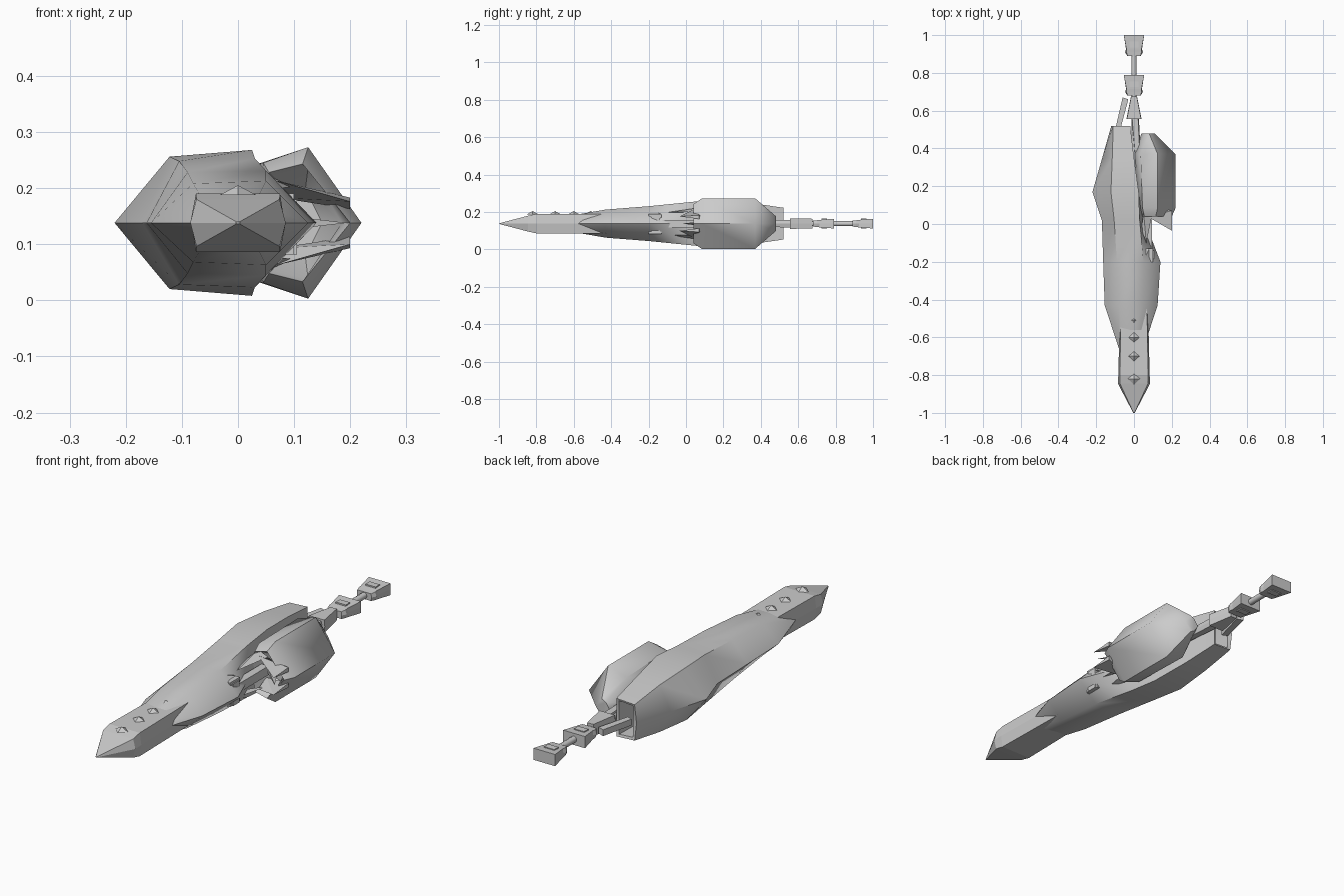
import bpy, bmesh, math
from mathutils import Matrix

ZC = 0.138  # height of the long axis
grey = bpy.data.materials.new("hull_grey")
grey.diffuse_color = (0.6, 0.6, 0.6, 1)


def finish(name, bm, angle=0):
    bmesh.ops.recalc_face_normals(bm, faces=bm.faces)
    me = bpy.data.meshes.new(name)
    bm.to_mesh(me)
    bm.free()
    me.materials.append(grey)
    ob = bpy.data.objects.new(name, me)
    bpy.context.collection.objects.link(ob)
    if angle:
        bpy.ops.object.select_all(action='DESELECT')
        ob.select_set(True)
        bpy.context.view_layer.objects.active = ob
        bpy.ops.object.shade_smooth_by_angle(angle=math.radians(angle))
    return ob


def loft(name, sections, angle=0):
    """Skin sections (y, left x, [(x, half height)...], right x), mirrored above and below the axis."""
    bm = bmesh.new()
    rings = []
    for y, xl, tops, xr in sections:
        pts = [(xl, 0)] + tops + [(xr, 0)] + [(x, -h) for x, h in reversed(tops)]
        rings.append([bm.verts.new((x, y, ZC + h)) for x, h in pts])
    for a, b in zip(rings, rings[1:]):
        for i in range(len(a)):
            j = (i + 1) % len(a)
            bm.faces.new((a[i], a[j], b[j], b[i]))
    bm.faces.new(rings[0])
    bm.faces.new(rings[-1])
    return finish(name, bm, angle)


def plate(name, outline, z0, z1):
    """Slab from an outline in plan."""
    bm = bmesh.new()
    lo = [bm.verts.new((x, y, z0)) for x, y in outline]
    hi = [bm.verts.new((x, y, z1)) for x, y in outline]
    bm.faces.new(lo)
    bm.faces.new(hi)
    for i in range(len(lo)):
        j = (i + 1) % len(lo)
        bm.faces.new((lo[i], lo[j], hi[j], hi[i]))
    return finish(name, bm)


def box(name, x0, x1, y0, y1, z0, z1):
    return plate(name, [(x0, y0), (x1, y0), (x1, y1), (x0, y1)], z0, z1)


def spike(name, base, tip):
    """Pyramid from a base loop to a tip."""
    bm = bmesh.new()
    b = [bm.verts.new(p) for p in base]
    t = bm.verts.new(tip)
    bm.faces.new(b)
    for i in range(len(b)):
        bm.faces.new((b[i], b[(i + 1) % len(b)], t))
    return finish(name, bm)


def rod(name, x, y0, y1, r, sides=8):
    bm = bmesh.new()
    m = Matrix.Translation((x, (y0 + y1) / 2, ZC)) @ Matrix.Rotation(math.pi / 2, 4, 'X')
    bmesh.ops.create_cone(bm, cap_ends=True, segments=sides, radius1=r, radius2=r,
                          depth=y1 - y0, matrix=m)
    return finish(name, bm, 50)


# main hull, bulging to the left at the back, with a hollow stern
loft("main_hull", [
    (-0.66, -0.08, [(-0.06, .035), (0.03, .035)], 0.05),
    (-0.43, -0.155, [(-0.08, .07), (0.05, .075)], 0.125),
    (-0.20, -0.163, [(-0.09, .09), (0.05, .093)], 0.14),
    (0.02, -0.17, [(-0.105, .11), (0.03, .115)], 0.055),
    (0.17, -0.22, [(-0.122, .118), (0.025, .13)], 0.025),
    (0.35, -0.168, [(-0.115, .105), (0.0, .11)], 0.0),
    (0.52, -0.12, [(-0.11, .08), (-0.02, .085)], -0.02),
    (0.515, -0.10, [(-0.10, .07), (-0.03, .075)], -0.03),
    (0.30, -0.13, [(-0.09, .08), (-0.03, .08)], -0.02)], 50)

# blunt wedge nose with a swallow-tail rear
loft("nose", [
    (-1.0, -0.004, [(0, .002)], 0.004),
    (-0.845, -0.085, [(0, .043)], 0.085),
][:1] + [
    (-0.999, -0.005, [(0, .003)], 0.005)]).name = "nose_tip"
loft("nose", [
    (-0.998, -0.005, [(-0.003, .002), (0.003, .002)], 0.005),
    (-0.845, -0.085, [(-0.074, .042), (0.074, .042)], 0.085),
    (-0.80, -0.083, [(-0.075, .052), (0.075, .052)], 0.083),
    (-0.42, -0.074, [(-0.068, .052), (0.068, .052)], 0.074)])
for s in (-1, 1):
    for zs in (-1, 1):
        z = ZC + zs * 0.052
        spike("nose_tail_point", [(0, -0.43, z), (s * 0.074, -0.43, z),
                                  (s * 0.074, -0.43, ZC)], (s * 0.07, -0.38, z))
# studs along the top of the nose
for y in (-0.82, -0.70, -0.60, -0.51, -0.42):
    spike("nose_stud", [(-.032, y, .188), (0, y - .03, .188), (.032, y, .188),
                        (0, y + .03, .188)], (0, y, .205))

# round side pod with an open front
loft("side_pod", [
    (0.13, 0.08, [(0.09, .05), (0.12, .06)], 0.15),
    (0.06, 0.05, [(0.06, .085), (0.125, .10)], 0.185),
    (0.04, 0.04, [(0.055, .09), (0.115, .105)], 0.20),
    (0.085, 0.03, [(0.045, .107), (0.125, .135)], 0.22),
    (0.37, 0.0, [(0.035, .105), (0.125, .135)], 0.22),
    (0.48, 0.04, [(0.06, .03), (0.08, .04)], 0.11)], 55)

# claws and centre spike in the mouth of the pod
for s in (-1, 1):
    z = lambda d: ZC + s * d
    spike("pod_claw", [(0.07, 0.10, z(.045)), (0.07, 0.04, z(.075)), (0.20, 0.07, z(.045)),
                       (0.20, 0.07, z(.025))], (0.2, -0.035, z(.038)))
    spike("hull_fin", [(0.04, -0.03, z(.06)), (0.10, 0.07, z(.065)), (0.05, 0.07, z(.085))],
          (0.065, -0.10, z(.06)))
spike("pod_spike", [(0.09, 0.08, ZC - .012), (0.09, 0.08, ZC + .012), (0.14, 0.08, ZC)],
      (0.195, -0.02, ZC))

# side bracket with its arms
box("bracket_post", 0.088, 0.105, -0.185, -0.14, 0.082, 0.18)
box("bracket_top", 0.05, 0.10, -0.20, -0.13, 0.168, 0.19)
spike("bracket_cap", [(.05, -.20, .19), (.08, -.20, .19), (.08, -.13, .19), (.05, -.13, .19)],
      (0.065, -0.165, 0.202))
box("bracket_base", 0.05, 0.10, -0.20, -0.13, 0.082, 0.104)
box("bracket_arm", 0.06, 0.095, -0.15, 0.08, 0.118, 0.158)

# tail boom
rod("tail_rod", 0, 0.30, 0.95, 0.014)
loft("tail_root", [
    (0.38, -0.0, [(0.005, .018), (0.03, .018)], 0.035),
    (0.56, -0.012, [(-0.01, .02), (0.022, .02)], 0.026)])
loft("tail_collar", [
    (0.555, -0.04, [(-0.038, .028), (0.038, .028)], 0.04),
    (0.675, -0.016, [(-0.015, .026), (0.015, .026)], 0.016)])
plate("tail_strut", [(-0.095, 0.52), (-0.07, 0.51), (-0.03, 0.66), (-0.06, 0.67)], .122, .15)

# flared tail blocks with stepped plates above and below
for y in (0.68, 0.89):
    loft("tail_block", [
        (y, -0.036, [(-0.034, .016), (0.034, .016)], 0.036),
        (y + 0.02, -0.047, [(-0.04, .018), (0.04, .018)], 0.047),
        (y + 0.035, -0.042, [(-0.04, .02), (0.04, .02)], 0.042),
        (y + 0.11, -0.054, [(-0.054, .026), (0.054, .026)], 0.054)])
    for s in (-1, 1):
        za, zb = sorted((ZC + s * .015, ZC + s * .027))
        box("tail_block_plate", -0.025, 0.025, y + 0.045, y + 0.075, za, zb)
